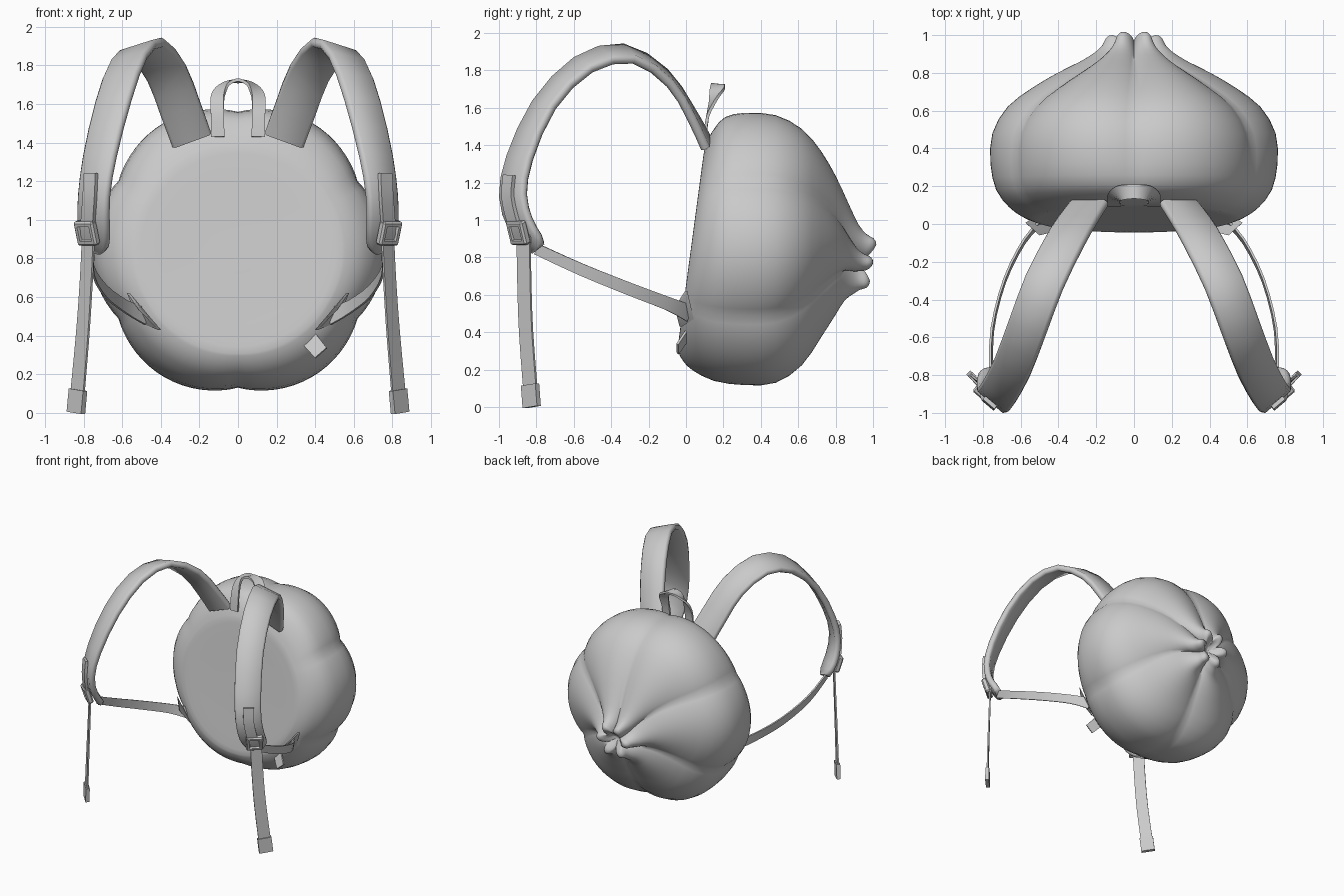
import bpy, bmesh, math
from mathutils import Vector, Matrix

if "Cube" in bpy.data.objects:
    bpy.data.objects.remove(bpy.data.objects["Cube"], do_unlink=True)

grey = bpy.data.materials.new("plain_grey")
grey.use_nodes = True
GREY = (0.59, 0.59, 0.59, 1)
grey.diffuse_color = GREY
grey.node_tree.nodes["Principled BSDF"].inputs["Base Color"].default_value = GREY


def finish(name, bm, mirror=True, angle=50):
    """Turn a bmesh into a shaded object, mirrored across x when paired."""
    bmesh.ops.recalc_face_normals(bm, faces=bm.faces)
    mesh = bpy.data.meshes.new(name)
    bm.to_mesh(mesh)
    bm.free()
    mesh.materials.append(grey)
    obj = bpy.data.objects.new(name, mesh)
    bpy.context.collection.objects.link(obj)
    if mirror:
        obj.modifiers.new("Mirror", "MIRROR").use_clip = True
    bpy.ops.object.select_all(action="DESELECT")
    obj.select_set(True)
    bpy.context.view_layer.objects.active = obj
    bpy.ops.object.shade_smooth_by_angle(angle=math.radians(angle))
    return obj


def spline(keys, steps):
    """Catmull-Rom interpolation of equal-length tuples."""
    out = []
    last = len(keys) - 1
    for i in range(last):
        a, b, c, d = (keys[max(i - 1, 0)], keys[i], keys[i + 1], keys[min(i + 2, last)])
        for s in range(steps):
            t = s / steps
            out.append([q + 0.5 * t * (r - p + t * (2 * p - 5 * q + 4 * r - e
                        + t * (3 * (q - r) + e - p)))
                        for p, q, r, e in zip(a, b, c, d)])
    return out + [list(keys[-1])]


def loft(bm, rings, caps=True):
    loops = [[bm.verts.new(p) for p in ring] for ring in rings]
    n = len(loops[0])
    for a, b in zip(loops, loops[1:]):
        for i in range(n):
            j = (i + 1) % n
            bm.faces.new((a[i], a[j], b[j], b[i]))
    if caps:
        bm.faces.new(loops[0])
        bm.faces.new(loops[-1])


def band(name, keys, thick, chamfer=0.0, steps=3, mirror=True):
    """Sweep a flat strap; keys are x, y, z, width direction xyz, half width."""
    pts = spline(keys, steps)
    pos = [Vector(p[:3]) for p in pts]
    rings = []
    for i, p in enumerate(pts):
        tangent = (pos[min(i + 1, len(pos) - 1)] - pos[max(i - 1, 0)]).normalized()
        w = Vector(p[3:6])
        w = (w - tangent * w.dot(tangent)).normalized()
        n = w.cross(tangent)
        hw, ht, c = p[6], thick / 2, chamfer
        if c:
            shape = [(hw, c - ht), (hw, ht - c), (hw - c, ht), (c - hw, ht),
                     (-hw, ht - c), (-hw, c - ht), (c - hw, -ht), (hw - c, -ht)]
        else:
            shape = [(hw, -ht), (hw, ht), (-hw, ht), (-hw, -ht)]
        rings.append([pos[i] + w * u + n * v for u, v in shape])
    bm = bmesh.new()
    loft(bm, rings)
    return finish(name, bm, mirror)


# Pleated bag: rings of y, centre z, radius, tilt, pleat depth, pleat setback
profile = [
    (.03, .845, .02, .003, 0, 0), (.03, .845, .25, .033, 0, 0),
    (.026, .845, .5, .067, 0, 0), (.032, .845, .555, .073, .01, 0),
    (.055, .845, .61, .07, .02, 0), (.095, .845, .665, .06, .03, 0),
    (.18, .845, .73, .03, .045, 0), (.32, .845, .76, 0, .06, 0),
    (.48, .845, .75, 0, .07, 0), (.62, .855, .67, 0, .1, 0),
    (.72, .87, .54, 0, .15, 0), (.8, .865, .405, 0, .22, 0),
    (.86, .83, .285, .01, .3, .005), (.91, .79, .205, .015, .38, .01),
    (.95, .775, .165, .02, .45, .02), (.985, .77, .148, .02, .5, .04),
    (1.0, .77, .115, .02, .5, .05), (.975, .77, .075, .015, .4, .04),
    (.93, .77, .04, 0, .2, .01), (.91, .77, .006, 0, 0, 0)]
SEGMENTS = 96
rings = []
for y, zc, r, tilt, depth, setback in spline(profile, 2):
    ring = []
    for k in range(SEGMENTS):
        a = math.tau * k / SEGMENTS
        valley = 1 - abs(math.cos(3 * a)) ** 0.85
        rr = r * (1 - depth * valley)
        ring.append((rr * math.cos(a), y + tilt * math.sin(a) - setback * valley,
                     zc + rr * math.sin(a)))
    rings.append(ring)
bm = bmesh.new()
loft(bm, rings)
finish("pleated_bag", bm, mirror=False, angle=60)

# Padded shoulder straps
band("shoulder_straps", [
    (.24, .105, 1.415, .93, 0, -.37, .107), (.30, .02, 1.58, .93, .1, -.36, .108),
    (.37, -.1, 1.76, .92, .2, -.36, .108), (.475, -.31, 1.89, .9, .3, -.32, .108),
    (.565, -.55, 1.83, .88, .38, -.25, .106), (.645, -.76, 1.615, .84, .5, -.1, .104),
    (.715, -.89, 1.33, .78, .6, 0, .102), (.745, -.925, 1.13, .76, .65, 0, .1),
    (.748, -.885, .98, .76, .65, 0, .098), (.745, -.82, .885, .76, .65, 0, .085),
    (.745, -.79, .845, .76, .65, 0, .05)], .05, .014, steps=2)

# Webbing stitched to the strap fronts
band("strap_webbing", [
    (.763, -.945, 1.24, .76, .65, 0, .04), (.768, -.953, 1.12, .76, .65, 0, .04),
    (.778, -.92, .98, .76, .65, 0, .04), (.778, -.885, .9, .76, .65, 0, .04)], .022)

# Loose adjuster tails with folded ends
band("adjuster_tails", [
    (.775, -.868, .92, .65, .76, 0, .045), (.785, -.865, .7, .65, .76, 0, .045),
    (.805, -.855, .4, .67, .74, 0, .046), (.84, -.825, .01, .7, .72, 0, .048)], .012)
band("tail_ends", [
    (.829, -.834, .12, .7, .72, 0, .054), (.84, -.825, 0, .7, .72, 0, .054)], .03, steps=1)

# Lower straps running back to the bag
band("lower_straps", [
    (.755, -.80, .845, .2, .3, .9, .03), (.75, -.56, .735, .1, .2, .95, .032),
    (.685, -.3, .63, .1, .1, .98, .034), (.58, -.09, .55, .2, 0, .98, .036),
    (.48, .02, .5, .3, 0, .95, .045)], .012)

# Anchor flaps where the lower straps join the bag
bm = bmesh.new()
outline = [(.56, -.005, .62), (.5, -.06, .535), (.40, -.035, .43), (.50, .03, .47)]
loft(bm, [outline, [(x + .015, y + .012, z) for x, y, z in outline]])
finish("anchor_flaps", bm)

# Single label tab at the lower edge of the panel
band("side_tab", [(.35, .02, .405, .72, 0, .69, .045),
                  (.43, -.045, .31, .72, 0, .69, .04)], .012, steps=1, mirror=False)

# Buckles: a bevelled block with a recessed middle
bm = bmesh.new()
bmesh.ops.create_cube(bm, size=1)
bmesh.ops.scale(bm, vec=(.13, .13, .045), verts=bm.verts)
bmesh.ops.bevel(bm, geom=bm.edges[:], offset=.01, segments=1, affect="EDGES")
top = max(bm.faces, key=lambda f: f.calc_center_median().z)
bmesh.ops.inset_individual(bm, faces=[top], thickness=.022)
bmesh.ops.inset_individual(bm, faces=[top], thickness=.006, depth=-.016)
across = Vector((.76, .65, 0))
up = Vector((0, -.38, .92))
up = (up - across * up.dot(across)).normalized()
out = across.cross(up)
frame = Matrix((across, up, out)).transposed().to_4x4()
bmesh.ops.transform(bm, verts=bm.verts,
                    matrix=Matrix.Translation((.783, -.897, .932)) @ frame)
finish("buckles", bm, angle=30)

# Carry handle: twisted half loop, mirrored
band("carry_handle", [
    (.105, .1, 1.43, 1, 0, 0, .035), (.107, .115, 1.55, 1, 0, 0, .034),
    (.105, .145, 1.64, .9, .4, 0, .036), (.075, .165, 1.692, .5, .8, 0, .04),
    (.035, .17, 1.716, .15, 1, 0, .038), (0, .17, 1.72, 0, 1, -.15, .037)], .016)
